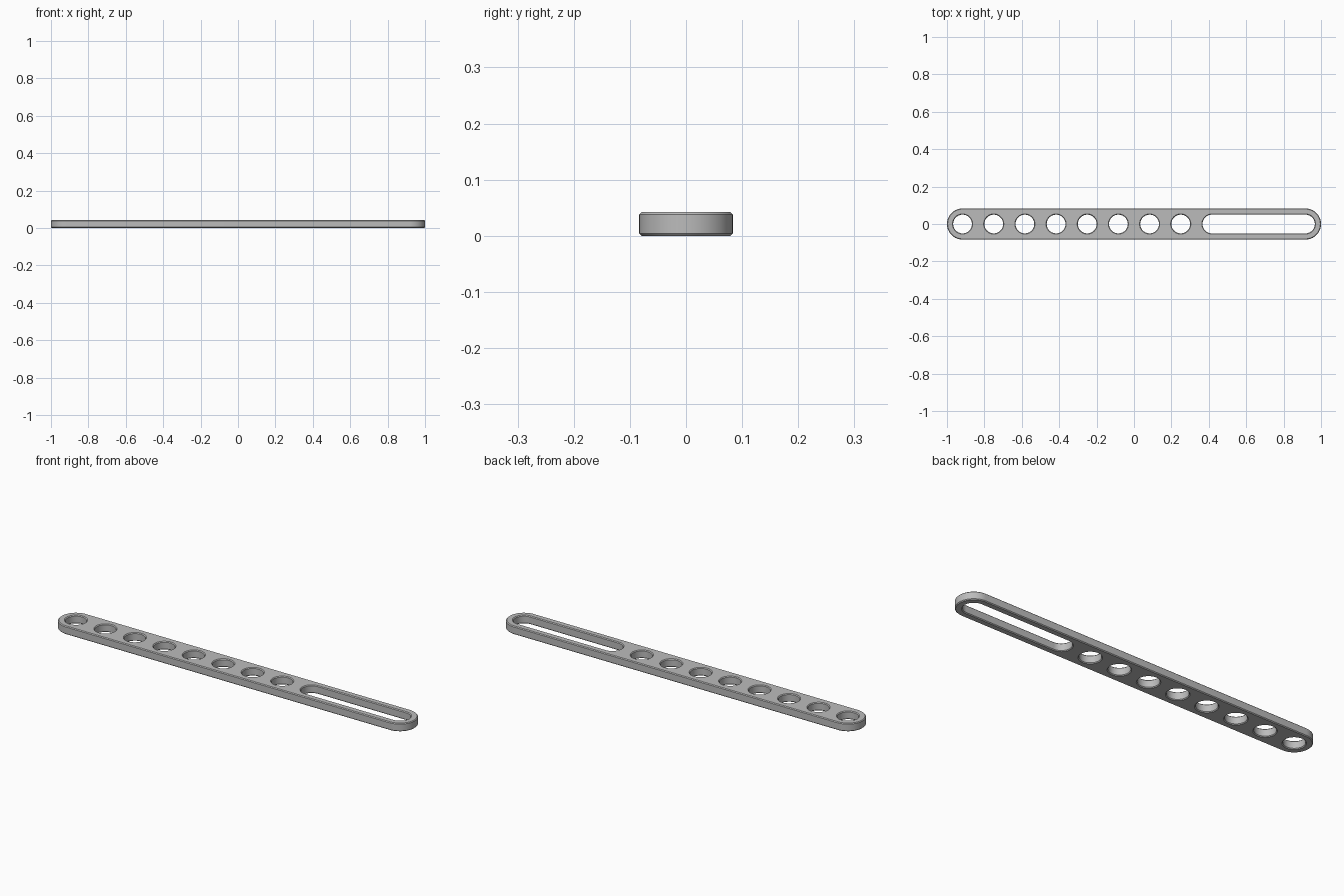
import bpy, bmesh
from math import pi, cos, sin

cube = bpy.data.objects.get("Cube")
if cube:
    bpy.data.objects.remove(cube, do_unlink=True)

PITCH = 1 / 6
HALF_WIDTH = PITCH / 2
HEIGHT = 0.042
HOLE_RADIUS = 0.05
CHAMFER = 0.004
SEGMENTS = 32
END = 1 - HALF_WIDTH

grey = bpy.data.materials.new("grey")
grey.use_nodes = True
colour = (0.5, 0.5, 0.5, 1)
grey.diffuse_color = colour
grey.node_tree.nodes["Principled BSDF"].inputs["Base Color"].default_value = colour


def add_stadium(bm, x0, x1, layers):
    """Loft a round-ended outline through (radius, z) layers; x0 == x1 gives a disc."""
    rings = []
    for radius, z in layers:
        ring = []
        for centre, start in ((x1, -pi / 2), (x0, pi / 2)):
            # A disc shares the joins between its two half circles
            count = SEGMENTS if x0 == x1 else SEGMENTS + 1
            for i in range(count):
                a = start + pi * i / SEGMENTS
                ring.append(bm.verts.new((centre + radius * cos(a), radius * sin(a), z)))
        rings.append(ring)
    for low, high in zip(rings, rings[1:]):
        for i in range(len(low)):
            j = (i + 1) % len(low)
            bm.faces.new((low[i], low[j], high[j], high[i]))
    bm.faces.new(rings[0][::-1])
    bm.faces.new(rings[-1])


def make_object(name, bm):
    mesh = bpy.data.meshes.new(name)
    bm.to_mesh(mesh)
    bm.free()
    mesh.materials.append(grey)
    obj = bpy.data.objects.new(name, mesh)
    bpy.context.collection.objects.link(obj)
    return obj


# Round-ended bar with chamfered rims
bm = bmesh.new()
add_stadium(bm, -END, END, [
    (HALF_WIDTH - CHAMFER, 0), (HALF_WIDTH, CHAMFER),
    (HALF_WIDTH, HEIGHT - CHAMFER), (HALF_WIDTH - CHAMFER, HEIGHT)])
bar = make_object("slotted_bar", bm)

# Cutter: row of round holes and one long slot, flared at both faces
flare = [(HOLE_RADIUS + 2 * CHAMFER, -CHAMFER), (HOLE_RADIUS, CHAMFER),
         (HOLE_RADIUS, HEIGHT - CHAMFER), (HOLE_RADIUS + 2 * CHAMFER, HEIGHT + CHAMFER)]
bm = bmesh.new()
for i in range(8):
    x = -END + i * PITCH
    add_stadium(bm, x, x, flare)
add_stadium(bm, END - 3 * PITCH, END, flare)
cutter = make_object("hole_cutter", bm)
cutter.hide_render = True

# Cut the openings and drop the cutter
cut = bar.modifiers.new("openings", "BOOLEAN")
cut.operation = "DIFFERENCE"
cut.solver = "EXACT"
cut.object = cutter
bpy.ops.object.select_all(action="DESELECT")
bar.select_set(True)
bpy.context.view_layer.objects.active = bar
bpy.ops.object.modifier_apply(modifier=cut.name)
bpy.data.objects.remove(cutter, do_unlink=True)
bpy.ops.object.shade_smooth_by_angle(angle=pi / 6)
